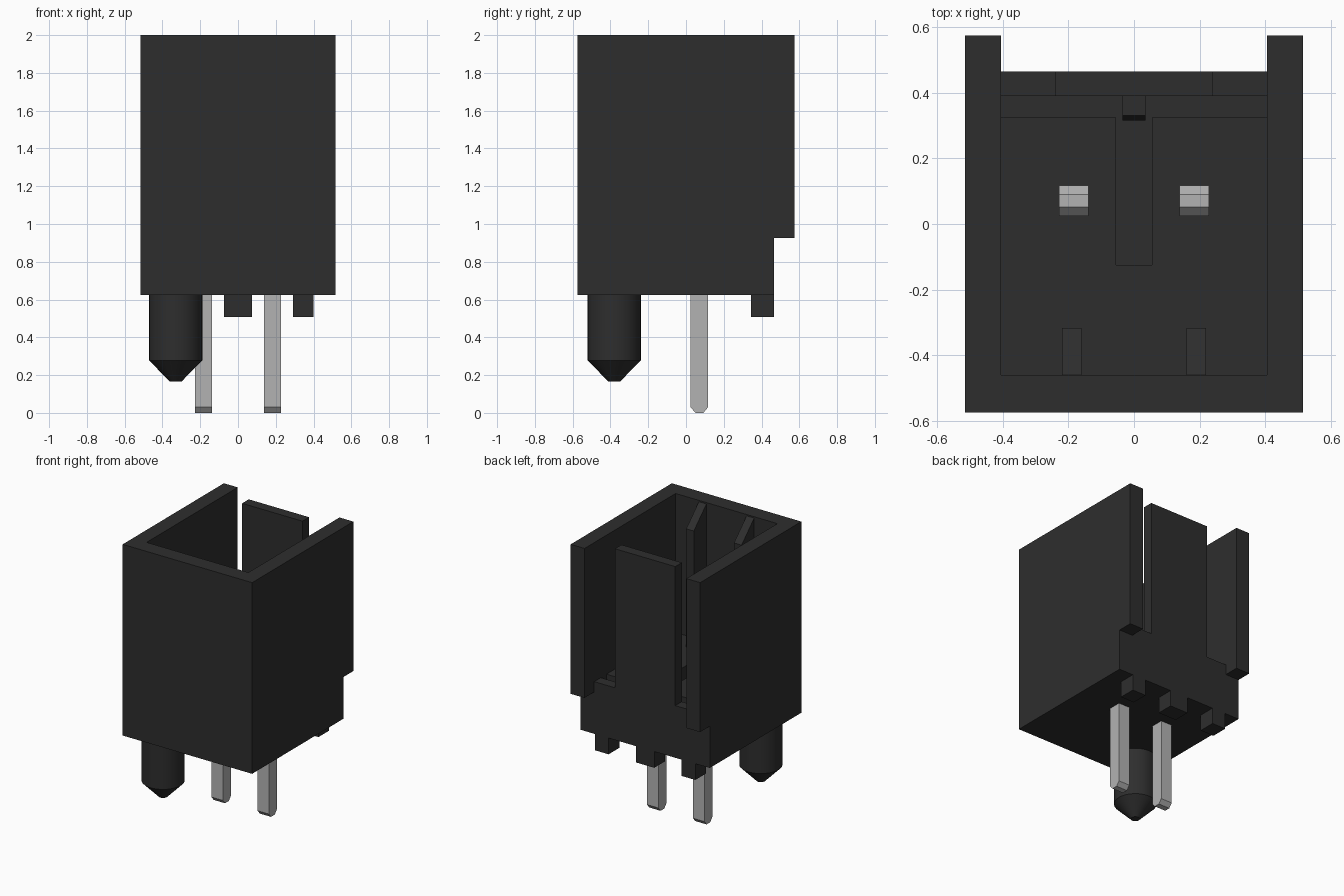
import bpy, bmesh, math
from mathutils import Matrix

cube = bpy.data.objects.get("Cube")
if cube:
    bpy.data.objects.remove(cube, do_unlink=True)


def material(name, rgb, metallic=0.0):
    m = bpy.data.materials.new(name)
    m.use_nodes = True
    m.diffuse_color = (*rgb, 1)
    m.node_tree.nodes["Principled BSDF"].inputs["Base Color"].default_value = (*rgb, 1)
    return m


BLACK = material("black_plastic", (0.027, 0.027, 0.027))
METAL = material("tin_grey", (0.45, 0.45, 0.45))


def finish(name, bm, mat):
    bmesh.ops.recalc_face_normals(bm, faces=bm.faces)
    mesh = bpy.data.meshes.new(name)
    bm.to_mesh(mesh)
    bm.free()
    mesh.materials.append(mat)
    ob = bpy.data.objects.new(name, mesh)
    bpy.context.collection.objects.link(ob)
    return ob


def prism(name, x0, x1, profile, mat=BLACK):
    """Extrude a (y, z) profile from x0 to x1."""
    bm = bmesh.new()
    face = bm.faces.new([bm.verts.new((x0, y, z)) for y, z in profile])
    ext = bmesh.ops.extrude_face_region(bm, geom=[face])
    moved = [v for v in ext["geom"] if isinstance(v, bmesh.types.BMVert)]
    bmesh.ops.translate(bm, verts=moved, vec=(x1 - x0, 0, 0))
    return finish(name, bm, mat)


def box(name, x0, x1, y0, y1, z0, z1, mat=BLACK):
    return prism(name, x0, x1, [(y0, z0), (y1, z0), (y1, z1), (y0, z1)], mat)


def cut(target, *bounds):
    cutter = box("cutter", *bounds)
    cutter.hide_render = True
    mod = target.modifiers.new("cut", 'BOOLEAN')
    mod.operation = 'DIFFERENCE'
    mod.solver = 'EXACT'
    mod.object = cutter
    bpy.context.view_layer.objects.active = target
    bpy.ops.object.modifier_apply(modifier=mod.name)
    bpy.data.objects.remove(cutter, do_unlink=True)


# Housing: open-topped shell with rear tab between two notches
FLOOR, IN = 1.0, 0.405
housing = box("housing", -0.515, 0.515, -0.575, 0.575, 0.625, 2.0)
cut(housing, -0.7, 0.7, 0.465, 0.8, 0.4, 0.925)        # step under side walls
cut(housing, -IN, IN, 0.465, 0.8, 0.4, 2.3)            # recess behind the tab
cut(housing, -IN, IN, -0.46, 0.39, FLOOR, 2.3)         # main cavity
cut(housing, -IN, -0.24, 0.3, 0.8, FLOOR, 2.3)         # tab notches
cut(housing, 0.24, IN, 0.3, 0.8, FLOOR, 2.3)
cut(housing, -IN, IN, 0.325, 0.39, 0.9, 1.2)           # channel before the tab
cut(housing, -0.055, 0.055, -0.125, 0.35, 0.9, 1.2)    # floor slot

# Latch bump on the inside of the tab
prism("latch_bump", -0.035, 0.035,
      [(0.39, 1.5), (0.33, 1.5), (0.315, 1.4), (0.315, 1.35), (0.39, 1.35)])

# Guide ribs with sloped tops on the front wall, and contact pins
PIN = [(0.025, 0.03), (0.05, 0), (0.092, 0), (0.117, 0.03),
       (0.117, 1.57), (0.09, 1.6), (0.052, 1.6), (0.025, 1.57)]
for side, s in (("left", 1), ("right", -1)):
    cx = 0.19 * s
    prism(side + "_guide_rib", cx - 0.03, cx + 0.03,
          [(-0.46, FLOOR), (-0.317, FLOOR), (-0.317, 1.85), (-0.46, 1.99)])
    cx = 0.183 * s
    prism(side + "_pin", cx - 0.045, cx + 0.045, PIN, METAL)

# Stand-off feet along the rear edge
for name, cx, w in (("left", 0.345, 0.055), ("middle", 0, 0.073), ("right", -0.345, 0.055)):
    box(name + "_foot", cx - w, cx + w, 0.343, 0.465, 0.508, 0.625)

# Locating peg with tapered tip
bm = bmesh.new()
for r1, r2, z0, z1 in ((0.03, 0.141, 0.165, 0.278), (0.141, 0.141, 0.278, 0.625)):
    bmesh.ops.create_cone(bm, cap_ends=False, segments=32, radius1=r1, radius2=r2,
                          depth=z1 - z0,
                          matrix=Matrix.Translation((-0.33, -0.38, (z0 + z1) / 2)))
bmesh.ops.remove_doubles(bm, verts=bm.verts, dist=0.0005)
bmesh.ops.holes_fill(bm, edges=[e for e in bm.edges if e.is_boundary], sides=0)
peg = finish("locating_peg", bm, BLACK)
bpy.ops.object.select_all(action='DESELECT')
peg.select_set(True)
bpy.context.view_layer.objects.active = peg
bpy.ops.object.shade_smooth_by_angle(angle=math.radians(30))
